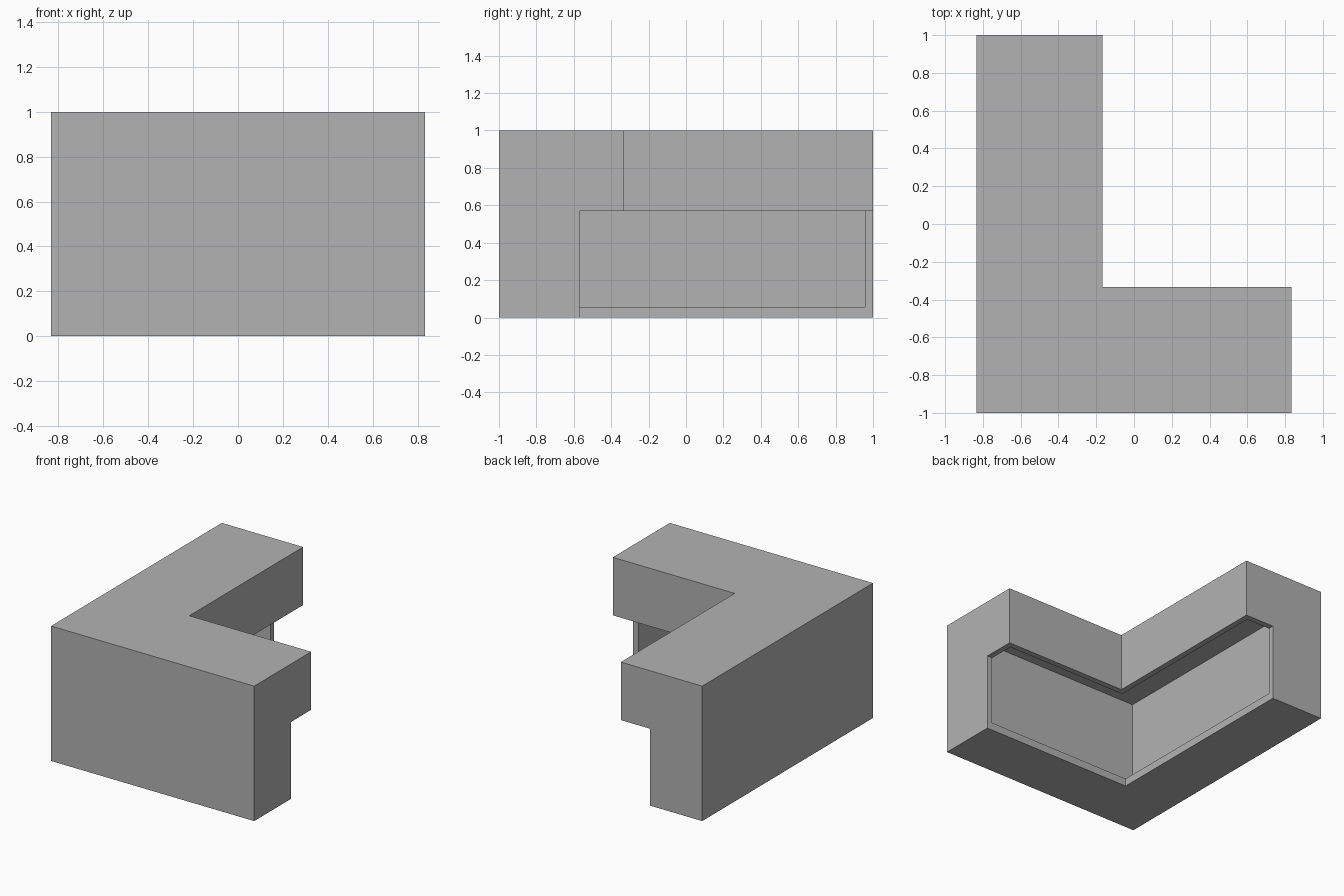
import bpy
import bmesh

cube = bpy.data.objects.get("Cube")
if cube:
    bpy.data.objects.remove(cube, do_unlink=True)

HALF_X, HALF_Y = 0.833, 1.0      # outer footprint
HEIGHT = 1.0
TOP_DEPTH, BASE_DEPTH = 0.667, 0.43
OVERHANG_Z = 0.57
WALL, FLOOR = 0.043, 0.057

grey = bpy.data.materials.new("plain grey")
grey.use_nodes = True
grey.diffuse_color = (0.448, 0.448, 0.448, 1)
grey.node_tree.nodes["Principled BSDF"].inputs["Base Color"].default_value = grey.diffuse_color


def corner_sweep(name, profile, end_gap):
    """Sweep a (depth, height) profile round the L-shaped plan with a mitred corner."""
    bm = bmesh.new()
    stations = (
        lambda d: (HALF_X - end_gap, -HALF_Y + d),
        lambda d: (-HALF_X + d, -HALF_Y + d),
        lambda d: (-HALF_X + d, HALF_Y - end_gap),
    )
    rings = [[bm.verts.new((*place(d), z)) for d, z in profile] for place in stations]
    for a, b in zip(rings, rings[1:]):
        for i in range(len(profile)):
            j = (i + 1) % len(profile)
            bm.faces.new((a[i], a[j], b[j], b[i]))
    bm.faces.new(rings[0])
    bm.faces.new(rings[-1][::-1])
    bmesh.ops.recalc_face_normals(bm, faces=bm.faces[:])
    mesh = bpy.data.meshes.new(name)
    bm.to_mesh(mesh)
    bm.free()
    mesh.materials.append(grey)
    obj = bpy.data.objects.new(name, mesh)
    bpy.context.scene.collection.objects.link(obj)
    return obj


# Solid counter with an overhanging top
counter = corner_sweep("corner_counter", [
    (0, 0), (BASE_DEPTH, 0), (BASE_DEPTH, OVERHANG_Z),
    (TOP_DEPTH, OVERHANG_Z), (TOP_DEPTH, HEIGHT), (0, HEIGHT)], 0)

# Hollow storage space, open on the inner side below the lip
lip = TOP_DEPTH - WALL
cavity = corner_sweep("cavity_cutter", [
    (WALL, FLOOR), (lip, FLOOR), (lip, HEIGHT - WALL), (WALL, HEIGHT - WALL)], WALL)
cavity.hide_render = True

cut = counter.modifiers.new("hollow", 'BOOLEAN')
cut.operation = 'DIFFERENCE'
cut.solver = 'EXACT'
cut.object = cavity

# Apply the cut and drop the helper
bpy.context.view_layer.update()
evaluated = counter.evaluated_get(bpy.context.evaluated_depsgraph_get())
hollow_mesh = bpy.data.meshes.new_from_object(evaluated)
counter.modifiers.clear()
counter.data = hollow_mesh
bpy.data.objects.remove(cavity, do_unlink=True)
